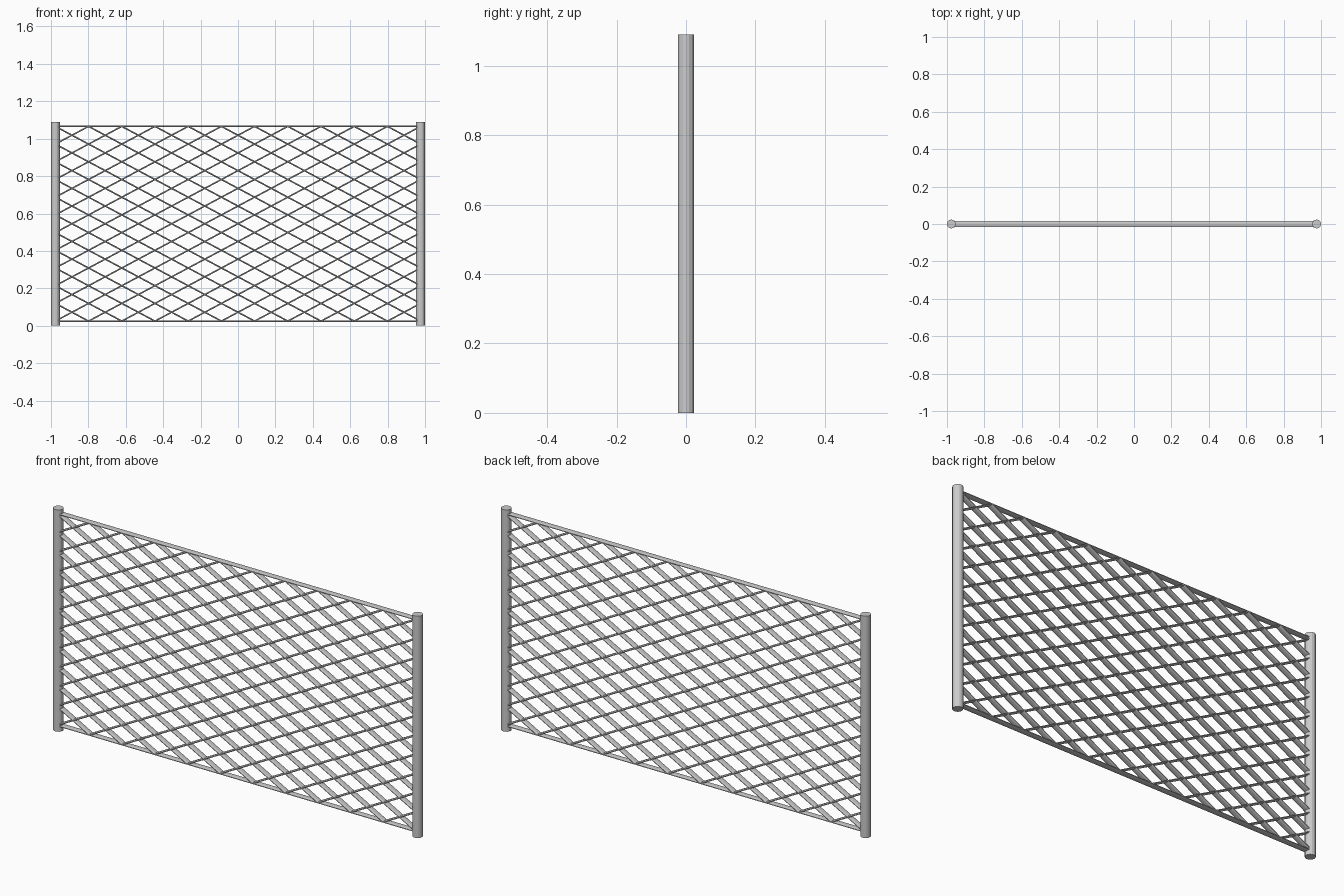
import bpy, bmesh, math
from mathutils import Vector

if "Cube" in bpy.data.objects:
    bpy.data.objects.remove(bpy.data.objects["Cube"])

HEIGHT, POST_R = 1.09, 0.0235
XP = 1 - POST_R                 # post centre
Z0, Z1 = 0.025, 1.066           # rail heights
N = 11                          # lattice cells each way
DX, DZ = 2 * XP / N, (Z1 - Z0) / N
HALF_T, HALF_D = 0.004, 0.0155  # strip half thickness and half depth


def finish(name, bm):
    bmesh.ops.recalc_face_normals(bm, faces=bm.faces)
    me = bpy.data.meshes.new(name)
    bm.to_mesh(me)
    bm.free()
    ob = bpy.data.objects.new(name, me)
    bpy.context.collection.objects.link(ob)
    return ob


def add_strip(bm, a, b, sides=8):
    """Flattened faceted bar in the xz plane, deep in y."""
    a, b = Vector((a[0], 0, a[1])), Vector((b[0], 0, b[1]))
    d = (b - a).normalized()
    n = Vector((-d.z, 0, d.x))
    rings = []
    for p in (a, b):
        ring = []
        for i in range(sides):
            t = 2 * math.pi * (i + 0.5) / sides
            k = 1 / math.cos(math.pi / sides)
            ring.append(bm.verts.new(p + n * (HALF_T * k * math.cos(t))
                                     + Vector((0, HALF_D * k * math.sin(t), 0))))
        rings.append(ring)
    for i in range(sides):
        j = (i + 1) % sides
        bm.faces.new((rings[0][i], rings[0][j], rings[1][j], rings[1][i]))
    bm.faces.new(rings[0])
    bm.faces.new(rings[1])


# end posts
for name, x in (("left_post", -XP), ("right_post", XP)):
    bm = bmesh.new()
    bmesh.ops.create_cone(bm, cap_ends=True, segments=16, radius1=POST_R,
                          radius2=POST_R, depth=HEIGHT)
    bmesh.ops.translate(bm, verts=bm.verts, vec=(x, 0, HEIGHT / 2))
    finish(name, bm)

# top and bottom rails
for name, z in (("bottom_rail", Z0), ("top_rail", Z1)):
    bm = bmesh.new()
    add_strip(bm, (-XP, z), (XP, z))
    finish(name, bm)

# crossing diagonals, clipped to the frame (lattice coordinates 0..N)
for name, side in (("rising_strips", 1), ("falling_strips", -1)):
    bm = bmesh.new()
    for k in range(-N + 1, N):
        u0, u1 = max(0, k), min(N, N + k)
        ends = [(side * (-XP + u * DX), Z0 + (u - k) * DZ) for u in (u0, u1)]
        add_strip(bm, *ends)
    finish(name, bm)
